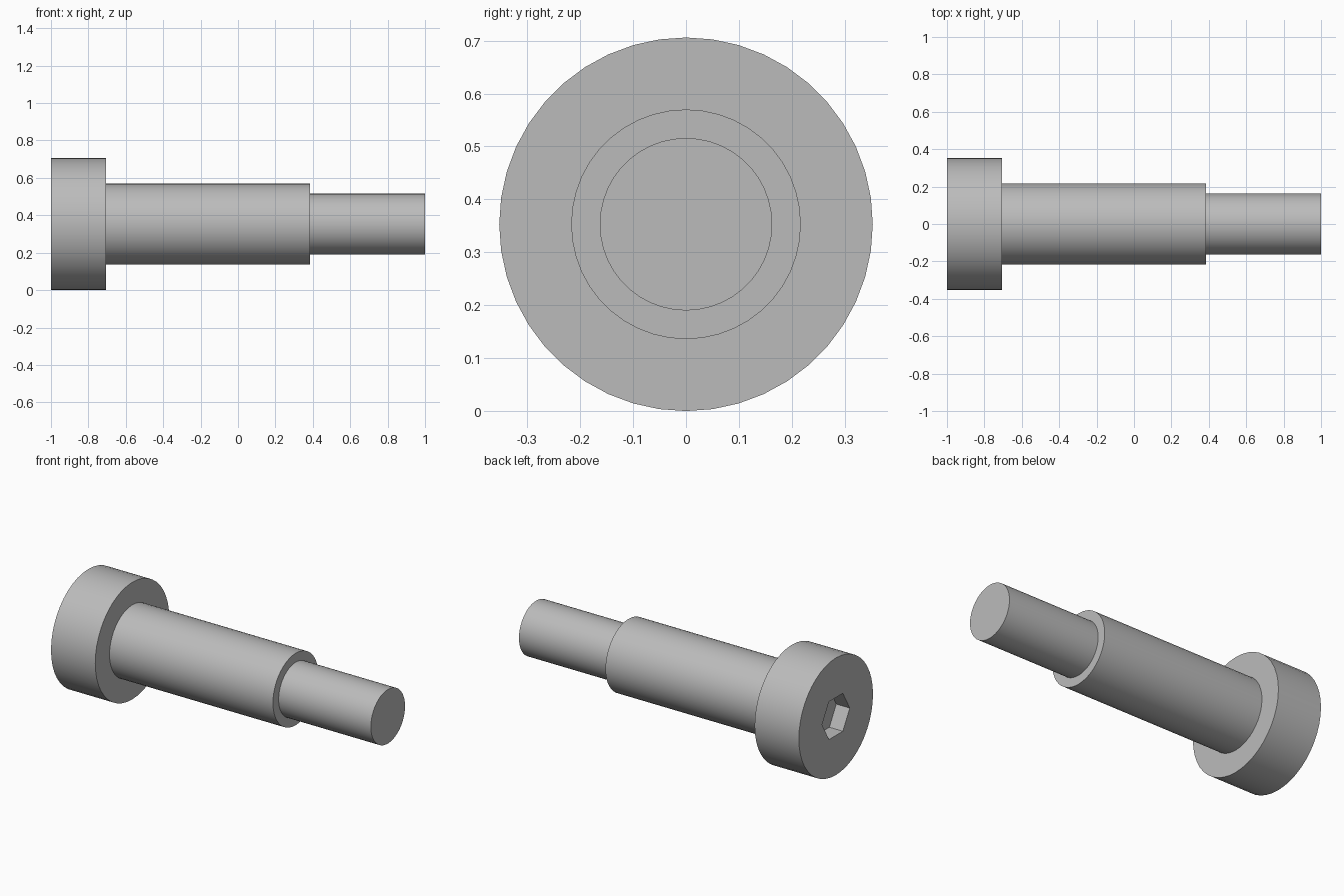
import bpy
import bmesh
from math import cos, sin, pi

SIDES = 44
HEAD_R, SHOULDER_R, END_R = 0.353, 0.217, 0.163
SOCKET_R, SOCKET_DEPTH = 0.132, 0.09

cube = bpy.data.objects.get("Cube")
if cube:
    bpy.data.objects.remove(cube)

# Plain grey metal
steel = bpy.data.materials.new("grey_steel")
steel.use_nodes = True
color = (0.5, 0.5, 0.5, 1)
steel.diffuse_color = color
steel.node_tree.nodes["Principled BSDF"].inputs["Base Color"].default_value = color


def turned_part(name, profile, sides):
    """Solid of (x, radius) steps turned around the long axis, capped at both ends."""
    bm = bmesh.new()
    rings = []
    for x, r in profile:
        angles = [2 * pi * i / sides for i in range(sides)]
        rings.append([bm.verts.new((x, r * cos(a), HEAD_R + r * sin(a))) for a in angles])
    for a, b in zip(rings, rings[1:]):
        for i in range(sides):
            j = (i + 1) % sides
            bm.faces.new((a[i], a[j], b[j], b[i]))
    bm.faces.new(rings[0])
    bm.faces.new(rings[-1])
    bmesh.ops.recalc_face_normals(bm, faces=bm.faces)
    mesh = bpy.data.meshes.new(name)
    bm.to_mesh(mesh)
    bm.free()
    mesh.materials.append(steel)
    obj = bpy.data.objects.new(name, mesh)
    bpy.context.collection.objects.link(obj)
    return obj


# Head, shoulder and narrow end in one turned body
bolt = turned_part("shoulder_bolt", [
    (-1, HEAD_R), (-0.705, HEAD_R),
    (-0.705, SHOULDER_R), (0.385, SHOULDER_R),
    (0.385, END_R), (1, END_R)], SIDES)

# Hexagonal socket cut into the head
cutter = turned_part("socket_cutter", [(-1.1, SOCKET_R), (-1 + SOCKET_DEPTH, SOCKET_R)], 6)
cutter.hide_render = True
cut = bolt.modifiers.new("hex_socket", "BOOLEAN")
cut.operation = "DIFFERENCE"
cut.solver = "EXACT"
cut.object = cutter

# Apply the cut, then smooth the round walls
bpy.ops.object.select_all(action="DESELECT")
bolt.select_set(True)
bpy.context.view_layer.objects.active = bolt
bpy.ops.object.modifier_apply(modifier=cut.name)
bpy.data.objects.remove(cutter)
bpy.ops.object.shade_smooth_by_angle(angle=pi / 6)
